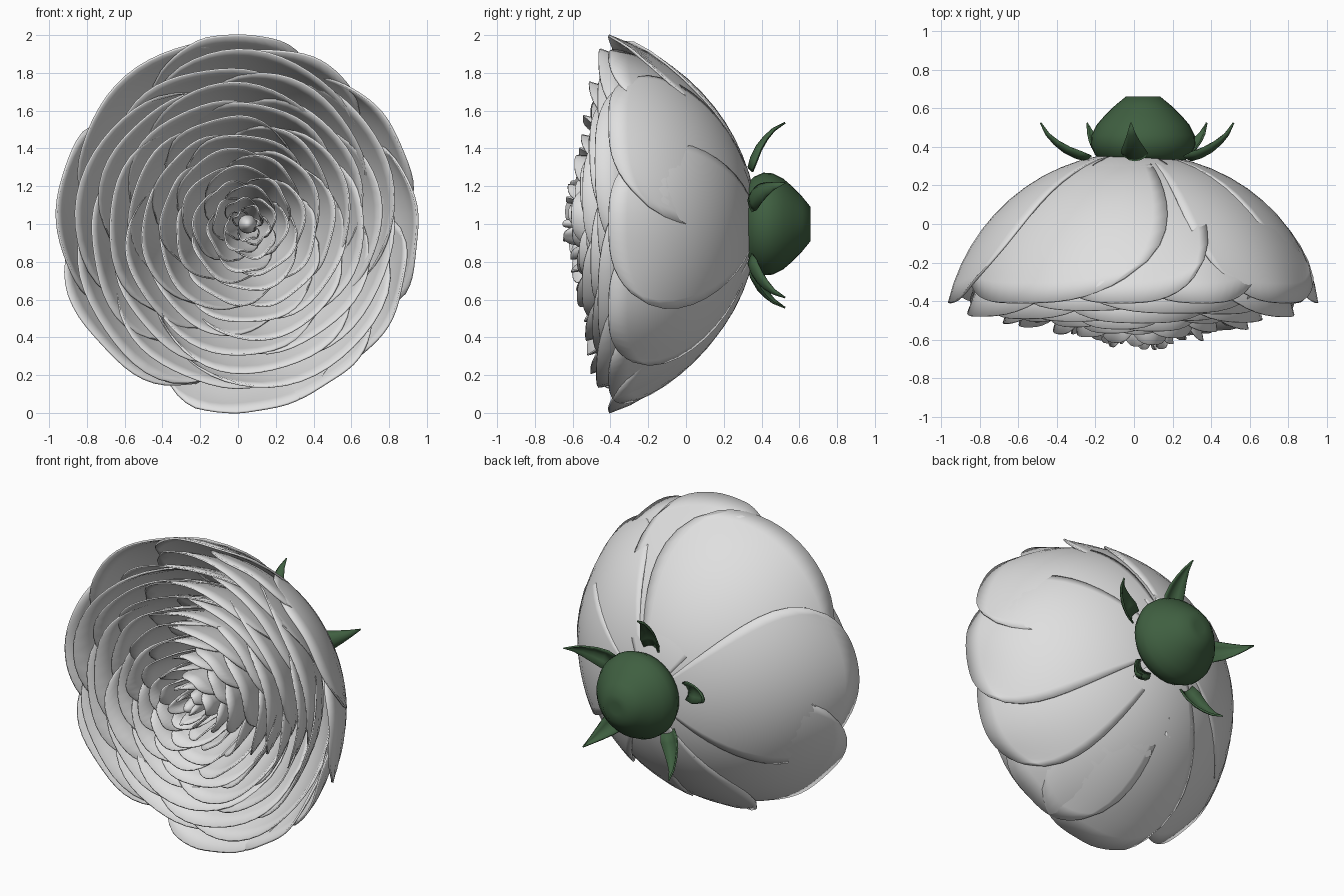
import bpy, bmesh, math, random
from math import sin, cos, radians

random.seed(4)
cube = bpy.data.objects.get("Cube")
if cube:
    bpy.data.objects.remove(cube, do_unlink=True)


def make_material(name, color):
    mat = bpy.data.materials.new(name)
    mat.use_nodes = True
    mat.diffuse_color = color
    bsdf = mat.node_tree.nodes["Principled BSDF"]
    bsdf.inputs["Base Color"].default_value = color
    bsdf.inputs["Roughness"].default_value = 0.6
    return mat


petal_white = make_material("petal white", (0.74, 0.74, 0.74, 1))
leaf_green = make_material("leaf green", (0.05, 0.115, 0.052, 1))


def finish(bm, name, mat, thickness=0):
    """Turn a bmesh into a smooth object, optionally thickened."""
    for face in bm.faces:
        face.smooth = True
    mesh = bpy.data.meshes.new(name)
    bm.to_mesh(mesh)
    bm.free()
    mesh.materials.append(mat)
    obj = bpy.data.objects.new(name, mesh)
    bpy.context.collection.objects.link(obj)
    if thickness:
        solid = obj.modifiers.new("thickness", "SOLIDIFY")
        solid.thickness = thickness
        solid.offset = 0


def add_grid(bm, point, rows, cols, wrap=False):
    """Add a sheet of quads from a function of (row, column) fractions."""
    count = cols if wrap else cols + 1
    grid = [[bm.verts.new(point(i / rows, j / cols)) for j in range(count)]
            for i in range(rows + 1)]
    for i in range(rows):
        for j in range(cols):
            k = (j + 1) % count
            bm.faces.new((grid[i][j], grid[i][k], grid[i + 1][k], grid[i + 1][j]))
    return grid


def add_petal(bm, angle, half, radius, tip, sweep, drop, twist):
    """A cupped petal: a patch of a bowl whose axis runs along y."""
    base = 0.37 - 0.35 * (1 - radius)
    shift = 0.05 * (1 - radius)
    phase = random.uniform(0, 6)
    limit = sin(min(sweep, radians(90)))

    def point(u, v):
        s = 2 * v - 1
        t = 0.06 + 0.94 * u
        a = sweep * t * (1 - drop * abs(s) ** 3)
        theta = angle + half * s * (1 - 0.35 * t ** 6)
        r = radius * sin(a) / limit * (1 + twist * s * t)
        r = min(r + 0.008 * t ** 4 * sin(5 * s + phase), 0.998)
        y = base - (base - tip) * (1 - cos(a)) / (1 - cos(sweep))
        return (shift + 0.97 * r * cos(theta), y, 1 + r * sin(theta))

    add_grid(bm, point, 12, 16)


# Broad outer petals: direction, half width, radius, sweep (degrees)
outer = [(128, 54, 0.985, 71), (94, 36, 0.998, 64), (68, 34, 0.96, 68), (34, 36, 0.975, 80),
         (0, 34, 0.975, 84), (-28, 34, 0.965, 80), (-58, 34, 0.975, 70), (-84, 40, 0.998, 65),
         (-140, 44, 0.985, 72), (176, 40, 0.985, 78)]
bm = bmesh.new()
for angle, half, radius, sweep in outer:
    add_petal(bm, radians(angle), radians(half), radius, -0.41, radians(sweep), 0.1, -0.025)
finish(bm, "outer_petals", petal_white, 0.012)

# Spiral of nested inner petals
bm = bmesh.new()
total = 68
for i in range(total):
    f = i / (total - 1)
    radius = 0.06 + 0.86 * f
    add_petal(bm, i * radians(137.5), radians(random.uniform(54, 70)), radius,
              -0.655 + 0.22 * radius + random.uniform(-0.025, 0.025),
              radians(60 + 10 * f + random.uniform(-4, 4)), 0.14, 0.045)
finish(bm, "inner_petals", petal_white, 0.009)

# Small bud in the middle
bm = bmesh.new()
bmesh.ops.create_uvsphere(bm, u_segments=20, v_segments=12, radius=0.05)
bmesh.ops.scale(bm, vec=(1, 3, 1), verts=bm.verts)
bmesh.ops.translate(bm, vec=(0.05, -0.47, 1), verts=bm.verts)
finish(bm, "centre_bud", petal_white)

# Rounded hip behind the flower, as a lathe along y
profile = [(0.21, 0.32), (0.25, 0.36), (0.272, 0.41), (0.268, 0.46), (0.24, 0.515),
           (0.197, 0.565), (0.145, 0.615), (0.09, 0.66), (0.04, 0.66)]


def hip_point(u, v):
    r, y = profile[round(u * (len(profile) - 1))]
    a = v * math.tau
    return (0.047 + r * cos(a), y, 1 + r * sin(a))


bm = bmesh.new()
rings = add_grid(bm, hip_point, len(profile) - 1, 32, wrap=True)
bm.faces.new(rings[0])
bm.faces.new(rings[-1])
bmesh.ops.recalc_face_normals(bm, faces=bm.faces)
finish(bm, "hip", leaf_green)

# Five pointed sepals curling backwards: radius, y, half width
path = [(0.29, 0.33, 0.055), (0.345, 0.345, 0.068), (0.405, 0.375, 0.056),
        (0.455, 0.415, 0.038), (0.495, 0.46, 0.02), (0.528, 0.525, 0.001)]
bm = bmesh.new()
for k in range(5):
    a = radians(95 + 72 * k)

    def sepal_point(u, v):
        r, y, w = path[round(u * (len(path) - 1))]
        s = 2 * v - 1
        r -= 0.35 * w * s * s
        y += 0.4 * w * s * s
        return (0.03 + r * cos(a) - w * s * sin(a), y, 1.01 + r * sin(a) + w * s * cos(a))

    add_grid(bm, sepal_point, len(path) - 1, 4)
finish(bm, "sepals", leaf_green, 0.01)
